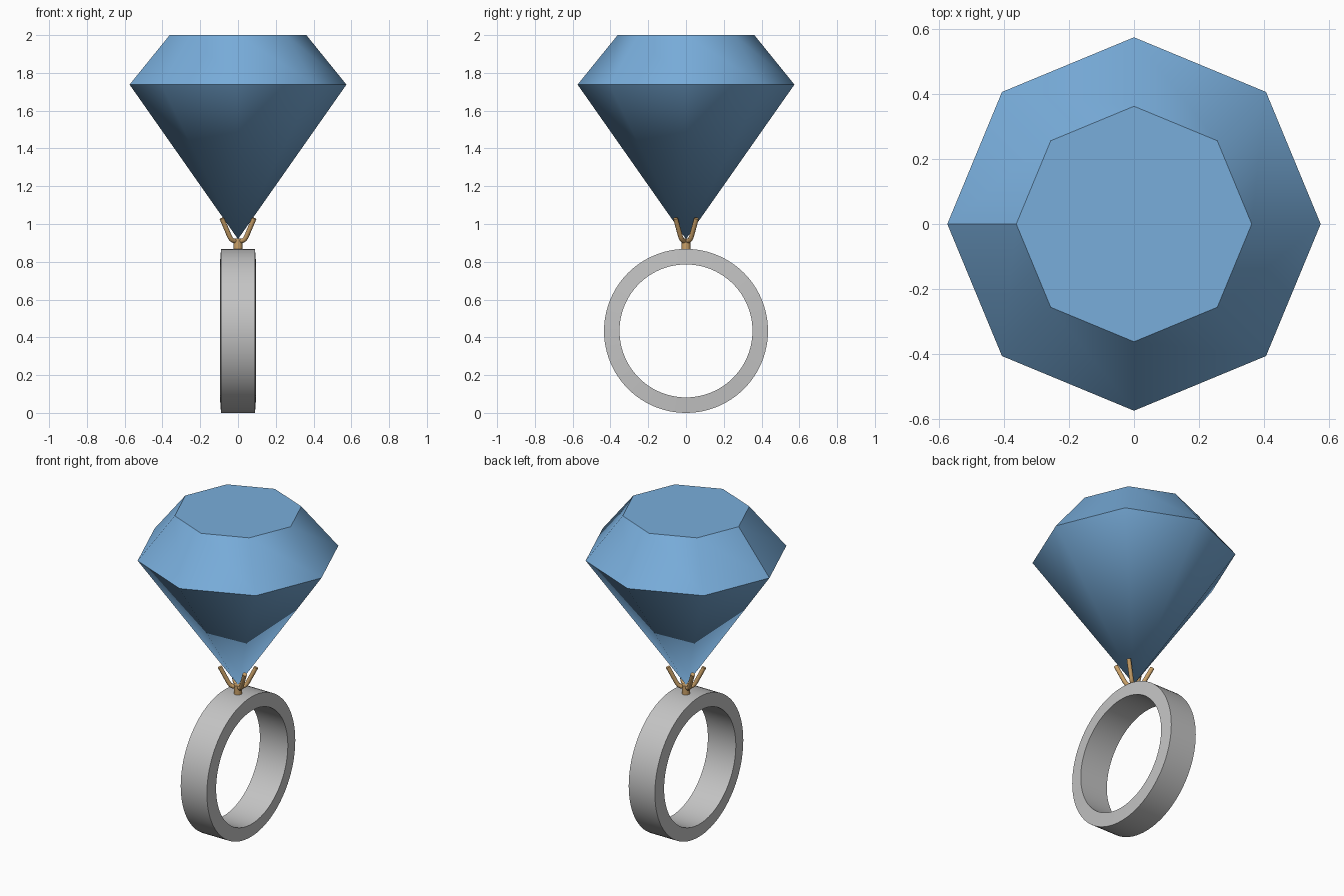
import bpy, bmesh, math
from mathutils import Vector

if "Cube" in bpy.data.objects:
    bpy.data.objects.remove(bpy.data.objects["Cube"])


def material(name, rgb):
    m = bpy.data.materials.new(name)
    m.diffuse_color = (*rgb, 1)
    m.use_nodes = True
    m.node_tree.nodes["Principled BSDF"].inputs["Base Color"].default_value = m.diffuse_color
    return m


BLUE = material("gem_blue", (0.19, 0.42, 0.71))
SILVER = material("silver", (0.55, 0.55, 0.55))
GOLD = material("gold", (0.60, 0.36, 0.14))


def finish(name, bm, mat, angle):
    bmesh.ops.recalc_face_normals(bm, faces=bm.faces)
    me = bpy.data.meshes.new(name)
    bm.to_mesh(me)
    bm.free()
    me.materials.append(mat)
    ob = bpy.data.objects.new(name, me)
    bpy.context.collection.objects.link(ob)
    bpy.ops.object.select_all(action='DESELECT')
    ob.select_set(True)
    bpy.context.view_layer.objects.active = ob
    bpy.ops.object.shade_smooth_by_angle(angle=math.radians(angle))
    return ob


def skin(bm, rings, closed=False):
    """Join successive loops of vertices with quads."""
    for a, b in zip(rings, rings[1:] + rings[:1] if closed else rings[1:]):
        n = len(a)
        for i in range(n):
            bm.faces.new((a[i], a[(i + 1) % n], b[(i + 1) % n], b[i]))


def circle(bm, centre, u, v, r, n):
    angles = [2 * math.pi * i / n for i in range(n)]
    return [bm.verts.new(centre + r * (u * math.cos(t) + v * math.sin(t))) for t in angles]


X, Y, Z = Vector((1, 0, 0)), Vector((0, 1, 0)), Vector((0, 0, 1))

# Eight-sided gem: table, girdle and point, softly shaded between side facets
bm = bmesh.new()
table = circle(bm, Z * 2.0, X, Y, 0.362, 8)
girdle = circle(bm, Z * 1.738, X, Y, 0.574, 8)
tip = bm.verts.new((0, 0, 0.92))
bm.faces.new(table)
skin(bm, [table, girdle])
for i in range(8):
    bm.faces.new((girdle[i], girdle[(i + 1) % 8], tip))
gem = finish("gem", bm, BLUE, 42)
# One hard crown edge on the -x side
for e in gem.data.edges:
    a, b = (gem.data.vertices[i].co for i in e.vertices)
    if max(a.x, b.x) < -0.3 and abs(a.y) + abs(b.y) < 0.01:
        e.use_edge_sharp = True

# Band: slightly tapered rectangular section swept around the x axis
bm = bmesh.new()
section = [(0.352, -0.096), (0.434, -0.09), (0.434, 0.09), (0.352, 0.096)]
skin(bm, [circle(bm, Vector((x, 0, 0.434)), Y, Z, r, 96) for r, x in section], closed=True)
finish("band", bm, SILVER, 30)

# Short stem joining the band and the prongs
bm = bmesh.new()
ends = [circle(bm, Z * z, X, Y, 0.023, 20) for z in (0.855, 0.922)]
skin(bm, ends)
for loop in ends:
    bm.faces.new(loop)
finish("setting_stem", bm, GOLD, 40)

# Four bent prongs spreading from the stem
PATH = [(0.0, 0.910), (0.03, 0.912), (0.043, 0.919), (0.053, 0.933), (0.102, 1.030)]
for k, (sx, sy) in enumerate([(1, 1), (-1, 1), (-1, -1), (1, -1)]):
    out = Vector((0.086 * sx, 0.056 * sy, 0)).normalized()
    side = Z.cross(out)
    pts = [out * r + Z * z for r, z in PATH]
    bm = bmesh.new()
    loops = []
    for i, p in enumerate(pts):
        d = (pts[min(i + 1, len(pts) - 1)] - pts[max(i - 1, 0)]).normalized()
        loops.append(circle(bm, p, side, d.cross(side), 0.0125, 12))
    skin(bm, loops)
    bm.faces.new(loops[0])
    bm.faces.new(loops[-1])
    finish(f"prong_{k + 1}", bm, GOLD, 40)
